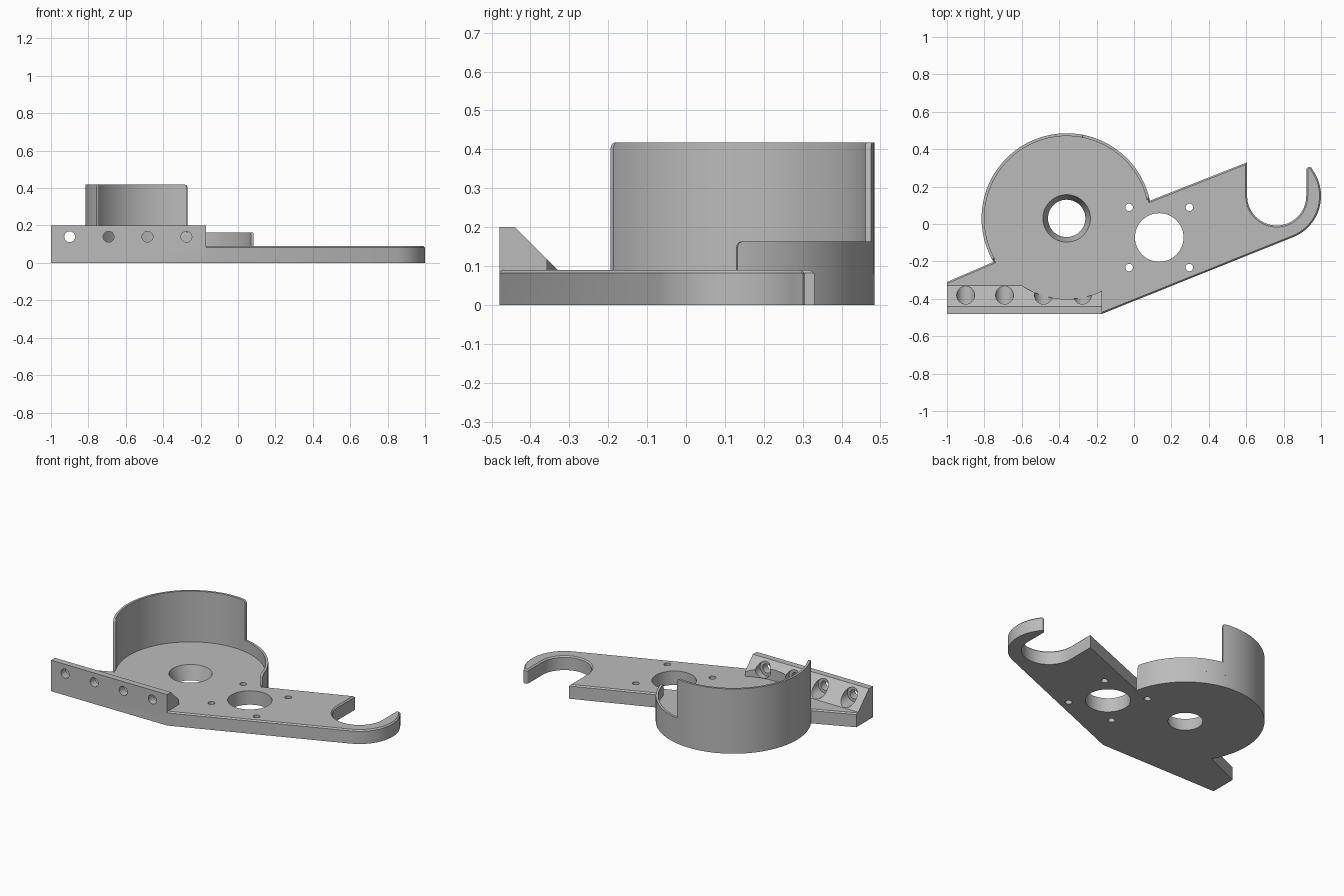
import bpy, bmesh, math
from mathutils import Matrix, Vector

if "Cube" in bpy.data.objects:
    bpy.data.objects.remove(bpy.data.objects["Cube"], do_unlink=True)

grey = bpy.data.materials.new("plain grey")
grey.use_nodes = True
grey.diffuse_color = (0.5, 0.5, 0.5, 1)
grey.node_tree.nodes["Principled BSDF"].inputs["Base Color"].default_value = (0.5, 0.5, 0.5, 1)

T = 0.09           # plate thickness
SEAM = 0.08        # height where upper parts start
FRONT = -0.48
DRUM, DRUM_R = (-0.36, 0.03), 0.455
HOOK = (0.763, 0.15)


def arc(c, r, a0, a1, n):
    angles = [math.radians(a0 + (a1 - a0) * i / n) for i in range(n + 1)]
    return [(c[0] + r * math.cos(a), c[1] + r * math.sin(a)) for a in angles]


def add_object(name, bm):
    bmesh.ops.recalc_face_normals(bm, faces=bm.faces)
    mesh = bpy.data.meshes.new(name)
    bm.to_mesh(mesh)
    bm.free()
    mesh.materials.append(grey)
    obj = bpy.data.objects.new(name, mesh)
    bpy.context.collection.objects.link(obj)
    return obj


def prism(points, shift):
    """Solid made by sweeping a closed outline along a vector."""
    bm = bmesh.new()
    base = bm.faces.new([bm.verts.new(p) for p in points])
    top = bmesh.ops.extrude_face_region(bm, geom=[base], use_keep_orig=True)
    bmesh.ops.translate(bm, vec=shift, verts=[v for v in top["geom"] if isinstance(v, bmesh.types.BMVert)])
    return bm


def select_only(obj):
    bpy.ops.object.select_all(action='DESELECT')
    obj.select_set(True)
    bpy.context.view_layer.objects.active = obj


def drill(obj, holes, axis="Z"):
    """Cut cylinders or cones, each (centre, start radius, end radius, depth)."""
    bm = bmesh.new()
    turn = Matrix.Rotation(-math.pi / 2, 4, 'X') if axis == "Y" else Matrix()
    for c, r1, r2, depth in holes:
        bmesh.ops.create_cone(bm, cap_ends=True, segments=48, radius1=r1, radius2=r2,
                              depth=depth, matrix=Matrix.Translation(c) @ turn)
    cutter = add_object("hole_cutter", bm)
    cutter.hide_render = True
    mod = obj.modifiers.new("holes", 'BOOLEAN')
    mod.operation, mod.solver, mod.object = 'DIFFERENCE', 'EXACT', cutter
    select_only(obj)
    bpy.ops.object.modifier_apply(modifier=mod.name)
    bpy.data.objects.remove(cutter, do_unlink=True)


def finish(obj):
    select_only(obj)
    bpy.ops.object.shade_smooth_by_angle(angle=math.radians(25))


# Base plate: drum floor, arm and open hook in one outline
outline = [(-1, FRONT), (-1, -0.31)]
outline += arc(DRUM, DRUM_R, 210.75, 12, 80)
outline += [(0.605, 0.33)]
outline += arc(HOOK, 0.158, 180, 360, 32)
outline += arc((0.938, 0.288), 0.017, 180, 45, 4)
outline += arc(HOOK, 0.237, 35, -68.3, 24)
outline += [(-0.17, FRONT)]
bm = prism([(x, y, 0) for x, y in outline], Vector((0, 0, T)))


def chamfered(edge):
    a, b = (v.co for v in edge.verts)
    under_bracket = max(a.y, b.y) < FRONT + 0.01 or max(a.x, b.x) < -0.99
    return min(a.z, b.z) > T - 0.001 and not under_bracket


bmesh.ops.bevel(bm, geom=[e for e in bm.edges if chamfered(e)], offset=0.008,
                segments=1, affect='EDGES', clamp_overlap=False)
plate = add_object("base_plate", bm)

# Tapered drum hole, motor hole and its four screw holes
mid = T / 2
motor = (0.135, -0.072)
holes = [((*DRUM, mid), 0.097, 0.13, 0.11), ((*motor, mid), 0.13, 0.13, 0.2)]
holes += [((motor[0] + sx * 0.161, motor[1] + sy * 0.161, mid), 0.02, 0.02, 0.2)
          for sx in (-1, 1) for sy in (-1, 1)]
drill(plate, holes)
finish(plate)


# Drum walls: tall guard and low lip, with rounded upper corners at free ends
def drum_wall(name, a0, a1, height, round_start, round_end):
    r, n = 0.015, 60
    span = math.radians(a1 - a0) * DRUM_R
    corner = [r * k / 6 for k in range(6)]
    steps = [r + (span - 2 * r) * k / n for k in range(n + 1)]
    steps = corner + steps + [span - c for c in reversed(corner)]
    bm = bmesh.new()
    rings = []
    for s in steps:
        d = min(s if round_start else r, span - s if round_end else r, r)
        top = height - r + math.sqrt(max(0, r * r - (r - d) ** 2))
        a = math.radians(a0) + s / DRUM_R
        ring = [(DRUM_R, SEAM), (DRUM_R, top), (DRUM_R - 0.015, top), (DRUM_R - 0.015, SEAM)]
        rings.append([bm.verts.new((DRUM[0] + q * math.cos(a), DRUM[1] + q * math.sin(a), z))
                      for q, z in ring])
    for p, q in zip(rings, rings[1:]):
        for k in range(4):
            j = (k + 1) % 4
            bm.faces.new((p[k], p[j], q[j], q[k]))
    bm.faces.new(rings[0])
    bm.faces.new(rings[-1])
    finish(add_object(name, bm))


drum_wall("tall_drum_wall", 78.6, 209.5, 0.418, True, True)
drum_wall("low_drum_lip", 13, 79, 0.163, True, False)

# Mounting bracket with sloped back, bolt holes and drum clearance
section = [(FRONT, SEAM), (FRONT, 0.2), (-0.44, 0.2), (-0.33, T), (-0.33, SEAM)]
bracket = add_object("mounting_bracket", prism([(-1, y, z) for y, z in section], Vector((0.83, 0, 0))))
bolts = [-0.9 + 0.208 * i for i in range(4)]
drill(bracket, [((*DRUM, T + 0.2), 0.432, 0.432, 0.4)])
drill(bracket, [((x, -0.45, 0.14), 0.029, 0.029, 0.3) for x in bolts], "Y")
drill(bracket, [((x, -0.33, 0.14), 0.048, 0.048, 0.2) for x in bolts], "Y")
finish(bracket)
